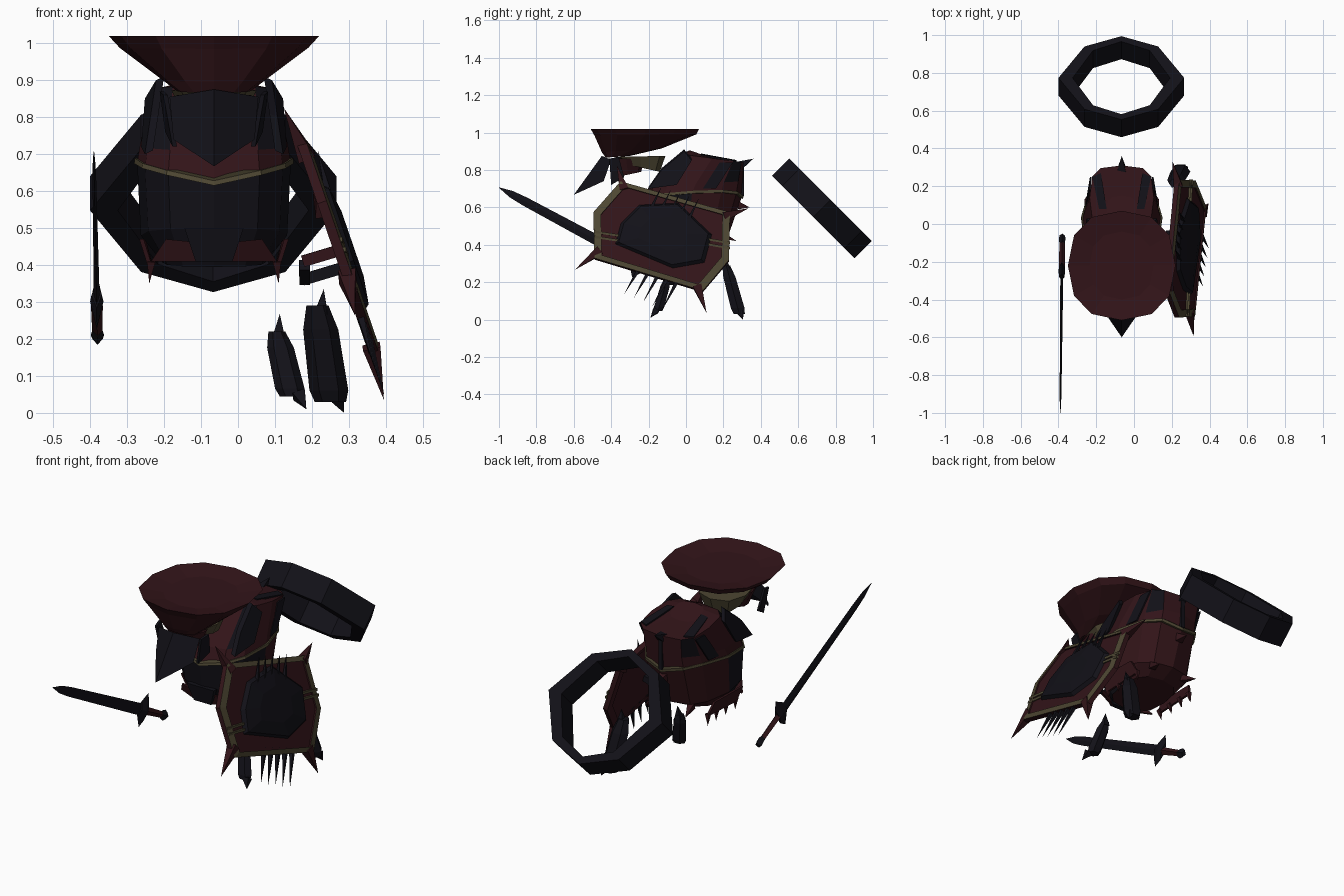
import bpy, math
from math import sin, cos, pi
from mathutils import Vector

if "Cube" in bpy.data.objects:
    bpy.data.objects.remove(bpy.data.objects["Cube"])

def mat(name, c):
    m = bpy.data.materials.new(name)
    m.diffuse_color = (*c, 1)
    m.use_nodes = True
    m.node_tree.nodes["Principled BSDF"].inputs["Base Color"].default_value = m.diffuse_color
    return m

RED = mat("dark_red", (.032, .007, .0095))
DARK = mat("dark_iron", (.006, .0055, .009))
GOLD = mat("old_gold", (.075, .062, .032))
CX = -.065  # body centre line

def mesh(name, verts, faces, mats, idx=None):
    me = bpy.data.meshes.new(name)
    me.from_pydata([tuple(v) for v in verts], [], faces)
    for m in mats:
        me.materials.append(m)
    if idx:
        for p, i in zip(me.polygons, idx):
            p.material_index = i
    ob = bpy.data.objects.new(name, me)
    bpy.context.collection.objects.link(ob)
    return ob

def loft(name, rings, mats, pick=None, closed=False, caps=True):
    n, k = len(rings[0]), len(rings)
    faces, idx = [], []
    for r in range(k if closed else k - 1):
        for i in range(n):
            j, s = (i + 1) % n, (r + 1) % k
            faces.append((r*n + i, r*n + j, s*n + j, s*n + i))
            idx.append(pick(r, i) if pick else 0)
    if caps and not closed:
        faces += [tuple(range(n))[::-1], tuple(range((k - 1)*n, k*n))]
        idx += [0, 0]
    return mesh(name, [v for r in rings for v in r], faces, mats, idx)

def oval(yf, yb, rx, zf, zb, lift=0, n=12, p=.75, back=1.0):
    # horizontal section; index 0 is the front, lift raises the sides, back narrows the rear
    out = []
    for i in range(n):
        t = 2*pi*i/n
        c, s = cos(t), sin(t)
        c = math.copysign(abs(c)**p, c)
        s = math.copysign(abs(s)**p, s)
        x = rx*s*(back if c < -.01 else 1)
        out.append((CX + x, (yf + yb)/2 - (yb - yf)/2*c,
                    (zf + zb)/2 + (zf - zb)/2*c + lift*abs(s)))
    return out

def spike(name, base, tip, r, m, n=4):
    b, t = Vector(base), Vector(tip)
    d = (t - b).normalized()
    a = d.orthogonal().normalized()
    e = d.cross(a)
    vs = [b + r*(a*cos(2*pi*i/n) + e*sin(2*pi*i/n)) for i in range(n)] + [t]
    return mesh(name, vs, [(i, (i + 1) % n, n) for i in range(n)] + [tuple(range(n))[::-1]], [m])

def plate(name, pts, off, m):
    # flat polygon thickened by the vector off
    a = [Vector(p) for p in pts]
    return loft(name, [a, [p + Vector(off) for p in a]], [m])

def bar(name, a, b, w, m):
    a, b = Vector(a), Vector(b)
    d = (b - a).normalized()
    u = d.orthogonal().normalized()*w
    v = d.cross(u)
    return loft(name, [[p + u, p + v, p - u, p - v] for p in (a, b)], [m])

def mx(p, s):
    return (CX + s*p[0], p[1], p[2])

# wide hat, shallow dish on top
loft("hat", [oval(-.43, -.30, .10, .866, .875, p=.9), oval(-.45, -.13, .145, .895, .915, p=.9),
             oval(-.49, .055, .255, .985, .99, p=.85), oval(-.51, .07, .285, 1.02, 1.02, p=.85),
             oval(-.40, -.04, .17, 1.0, 1.0, p=.85)], [RED])

# head: gold neck guard, inner skull, mask
loft("neck_guard", [oval(-.34, -.14, .085, .835, .79, n=8), oval(-.38, -.11, .115, .87, .875, n=8)], [GOLD])
loft("head", [oval(-.38, -.24, .06, .76, .79, n=8), oval(-.42, -.22, .10, .86, .86, n=8)], [RED])
mesh("mask", [(CX, -.45, .875), (CX, -.60, .667), (CX - .12, -.40, .855), (CX - .11, -.44, .74),
              (CX + .12, -.40, .855), (CX + .11, -.44, .74), (CX, -.42, .80)],
     [(0, 2, 3, 1), (0, 1, 5, 4), (6, 3, 2, 0), (6, 0, 4, 5), (6, 1, 3), (6, 5, 1)], [DARK])
for s in (-1, 1):
    plate("cheek_flap", [mx(p, s) for p in [(.125, -.41, .86), (.135, -.36, .87), (.12, -.33, .76),
                                            (.10, -.40, .72)]], (s*.012, 0, 0), DARK)

# hunched torso: dark below the belt in front, red elsewhere; rear is narrower
def torso_mat(r, i):
    front = i in (0, 1, 2, 9, 10, 11)
    if r < 2:
        return 1 if front else 0
    return 1 if i in (4, 7, 1, 10) and r == 3 else 0
loft("torso", [oval(-.16, .15, .14, .395, .42), oval(-.21, .23, .198, .50, .46, back=.9),
               oval(-.23, .295, .208, .62, .645, .045, back=.88), oval(-.20, .305, .20, .71, .74, back=.88),
               oval(-.03, .31, .17, .885, .84, p=.6), oval(.02, .15, .08, .905, .86)],
     [RED, DARK], torso_mat)
loft("gold_belt", [oval(-.235, .305, .216, .615, .645, .045, back=.87),
                   oval(-.232, .307, .214, .628, .66, .045, back=.87)], [GOLD])
spike("back_spike", (CX, .28, .82), (CX, .36, .86), .035, DARK)
spike("back_spike_low", (CX, .28, .61), (CX, .34, .60), .03, RED)
bar("spine_ridge", (CX, .30, .83), (CX, .30, .66), .015, DARK)
for s in (-1, 1):
    # shoulder plates, back straps, skirt plates with spikes
    plate("shoulder_plate", [mx(p, s) for p in [(.135, -.01, .91), (.165, .03, .86), (.175, -.05, .73),
                                                (.165, -.20, .71), (.15, -.13, .81)]], (s*.022, 0, -.01), DARK)
    plate("back_strap", [mx(p, s) for p in [(.08, .08, .88), (.12, .08, .875), (.155, .25, .845),
                                            (.11, .27, .845)]], (0, 0, .008), DARK)
    plate("side_strap", [mx(p, s) for p in [(.165, .18, .84), (.16, .25, .84), (.175, .16, .70),
                                            (.185, .09, .70)]], (s*.008, 0, 0), DARK)
    plate("front_skirt", [mx(p, s) for p in [(.03, -.20, .46), (.13, -.18, .47), (.17, -.13, .41),
                                             (.04, -.19, .41)]], (0, -.012, 0), RED)
    plate("side_skirt", [mx(p, s) for p in [(.19, -.10, .47), (.185, .13, .47), (.165, .16, .40),
                                            (.165, -.08, .39)]], (s*.012, 0, 0), RED)
    for y in (-.08, 0, .08, .15):
        spike("skirt_spike", mx((.17, y, .41), s), mx((.175, y + .01, .35), s), .016, RED)
    spike("hip_spike", mx((.10, .19, .45), s), mx((.12, .27, .42), s), .025, RED)
plate("front_tabard", [(CX - .08, -.2, .50), (CX + .08, -.2, .50), (CX + .05, -.18, .41),
                       (CX - .05, -.18, .41)], (0, -.025, 0), DARK)

# tilted eight-sided ring, pointed at the sides
C, D = Vector((CX - .002, .727, .594)), Vector((0, .707, -.707))
A = Vector((0, .707, .707))
X = Vector((1, 0, 0))
quarter = [((.333, 0), (.258, 0)), ((.195, .235), (.15, .205)), ((0, .312), (0, .272))]
half = quarter + [tuple((-x, d) for x, d in q) for q in (quarter[1], quarter[0])]
pairs = half + [tuple((-x, -d) for x, d in q) for q in half[1:4]]
ring = []
for (xo, do), (xi, di) in pairs:
    o, i = C + X*xo + D*do, C + X*xi + D*di
    ring.append([i - A*.066, o - A*.066, o + A*.066, i + A*.066])
loft("ring", ring, [DARK], closed=True)

# shield, laid out in side-view coordinates on a leaning plane
N = Vector((1, 0, .343)).normalized()
def P(y, z, o=0):
    return Vector((.27 - .343*(z - .445), y, z)) + N*o
HEX = [(-.35, .735), (.235, .57), (.23, .315), (.09, .15), (-.49, .325), (-.495, .57)]
CY, CZ = -.13, .445
def scaled(pts, k, o):
    return [P(CY + (y - CY)*k, CZ + (z - CZ)*k, o) for y, z in pts]
rim = [scaled(HEX, .89, -.013), scaled(HEX, 1, -.013), scaled(HEX, 1, .013), scaled(HEX, .89, .02)]
loft("shield_rim", rim, [RED, GOLD], lambda r, i: 1 if r == 2 else 0, closed=True)
loft("shield_board", [scaled(HEX, .9, -.01), scaled(HEX, .9, .012)], [RED])
EMB = [(-.25, .61), (-.04, .62), (.14, .45), (.10, .30), (-.07, .27), (-.38, .40), (-.35, .51)]
loft("shield_emblem", [scaled(EMB, 1, .01), scaled(EMB, .92, .03), scaled(EMB, .5, .042)], [DARK])
for a, b in (((-.49, .45), (-.36, .48)), ((.12, .41), (.235, .44))):
    for dz in (-.012, .015):
        bar("shield_band", P(a[0], a[1] + dz, .014), P(b[0], b[1] + dz - .05, .014), .009, GOLD)
for b, t in (((-.46, .37), (-.595, .27)), ((.06, .18), (.11, .04)), ((.20, .55), (.335, .60)), ((-.33, .69), (-.37, .83))):
    spike("corner_spike", P(*b), P(*t, -.015), .034, RED)
for i in range(5):
    k = i*.05
    spike("lower_spike", P(-.24 + k, .29 - k*.35), P(-.33 + k, .14 - k*.45, -.01), .016, DARK)
    spike("upper_spike", P(-.20 + k, .56 - k*.3, .02), P(-.13 + k, .70 - k*.3, .035), .016, DARK)
bar("shield_grip", (.18, -.20, .40), (.18, -.05, .36), .02, DARK)
for y, z, m in ((-.20, .41, RED), (-.05, .36, DARK)):
    bar("grip_arm", (.175, y, z), (.275, y, z + .03), .022, m)

# loose broken leg plates
def leg(name, b, t, r, tips):
    b, t = Vector(b), Vector(t)
    rings = []
    for f, k in ((0, .85), (.12, 1.05), (.75, .95), (1, .6)):
        c = b.lerp(t, f)
        rings.append([c + Vector((r*k*cos(i*pi/3), .8*r*k*sin(i*pi/3), 0)) for i in range(6)])
    loft(name, rings, [DARK])
    for p, q in tips:
        spike(name + "_tip", p, q, .025, DARK)
leg("rear_leg", (.25, .285, .03), (.215, .215, .29), .05,
    [((.27, .29, .04), (.287, .305, 0)), ((.225, .22, .27), (.232, .21, .335))])
leg("front_leg", (.145, -.15, .045), (.105, -.10, .22), .038,
    [((.165, -.16, .05), (.185, -.19, .01)), ((.11, -.10, .2), (.113, -.09, .268))])

# sword in a side plane
S, T = Vector((-.38, -.06, .20)), Vector((-.39, -1.0, .706))
L = (T - S).length
E = (T - S).normalized()
W = Vector((0, E.z, -E.y))
def section(f, w, x):
    c = S + E*L*f
    return [c + W*w, c + X*x, c - W*w, c - X*x]
loft("sword_blade", [section(.2, .03, .008), section(.85, .024, .005), section(.93, .019, .004),
                     section(1, .001, .001)], [DARK])
loft("sword_guard", [section(.175, .05, .014), section(.2, .085, .018), section(.235, .04, .014)], [DARK])
loft("sword_grip", [section(.03, .016, .014), section(.18, .02, .016)], [RED])
loft("sword_pommel", [section(0, .018, .014), section(.02, .028, .018), section(.045, .02, .014)], [DARK])
